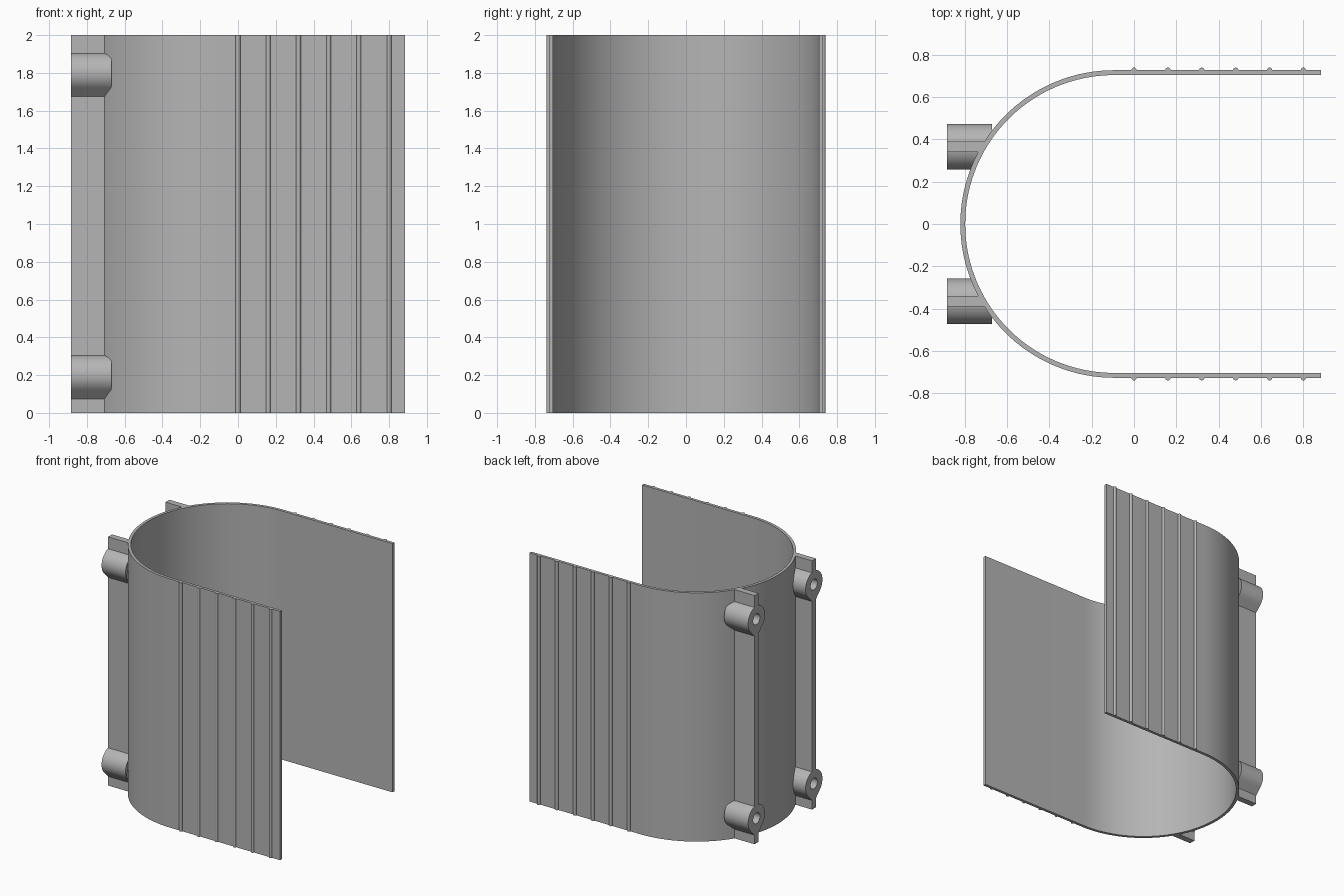
import bpy, bmesh, math

if "Cube" in bpy.data.objects:
    bpy.data.objects.remove(bpy.data.objects["Cube"], do_unlink=True)

HEIGHT = 2.0
END_X = 0.883          # open end of the side panels, also reach of the mounts
ARC_X = -0.094         # centre of the round wall
R_OUT, R_IN = 0.726, 0.703
R_MID = (R_OUT + R_IN) / 2
MOUNT_Y = 0.365
BOSS_R, HOLE_R = 0.107, 0.043

grey = bpy.data.materials.new("plain grey")
grey.use_nodes = True
colour = (0.46, 0.46, 0.46, 1)
grey.diffuse_color = colour
grey.node_tree.nodes["Principled BSDF"].inputs["Base Color"].default_value = colour


def finish(name, bm):
    """Turn a bmesh into a shaded object."""
    bmesh.ops.recalc_face_normals(bm, faces=bm.faces)
    mesh = bpy.data.meshes.new(name)
    bm.to_mesh(mesh)
    bm.free()
    mesh.materials.append(grey)
    obj = bpy.data.objects.new(name, mesh)
    bpy.context.collection.objects.link(obj)
    bpy.ops.object.select_all(action="DESELECT")
    obj.select_set(True)
    bpy.context.view_layer.objects.active = obj
    bpy.ops.object.shade_smooth_by_angle(angle=math.radians(30))
    return obj


def skin(bm, rings, closed=False):
    """Join equal closed rings of points with quads."""
    loops = [[bm.verts.new(p) for p in ring] for ring in rings]
    n = len(loops[0])
    pairs = list(zip(loops, loops[1:]))
    if closed:
        pairs.append((loops[-1], loops[0]))
    for a, b in pairs:
        for i in range(n):
            j = (i + 1) % n
            bm.faces.new((a[i], a[j], b[j], b[i]))
    if not closed:
        bm.faces.new(loops[0])
        bm.faces.new(loops[-1])


def extrude_up(name, outline):
    bm = bmesh.new()
    skin(bm, [[(x, y, z) for x, y in outline] for z in (0, HEIGHT)])
    return finish(name, bm)


def wall_x(y):
    """Middle of the round wall at a given y."""
    return ARC_X - math.sqrt(R_MID ** 2 - y ** 2)


# U-shaped shell: each ring is a cross-section of the wall
def section(x, y, nx, ny):
    inner, outer = (R_IN - R_MID), (R_OUT - R_MID)
    return [(x + nx * d, y + ny * d, z)
            for d, z in ((inner, 0), (outer, 0), (outer, HEIGHT), (inner, HEIGHT))]


STEPS = 72
rings = [section(END_X, R_MID, 0, 1)]
for i in range(STEPS + 1):
    a = math.pi / 2 + math.pi * i / STEPS
    c, s = math.cos(a), math.sin(a)
    rings.append(section(ARC_X + R_MID * c, R_MID * s, c, s))
rings.append(section(END_X, -R_MID, 0, -1))
bm = bmesh.new()
skin(bm, rings)
finish("shell", bm)


# Half-round grip ridges on both side panels
for side, label in ((1, "back"), (-1, "front")):
    for k in range(6):
        outline = []
        for i in range(13):
            a = math.pi * i / 12
            outline.append((0.16 * k + 0.0125 * math.cos(a),
                            side * (R_OUT + 0.0125 * math.sin(a))))
        outline += [(0.16 * k - 0.0125, side * R_MID), (0.16 * k + 0.0125, side * R_MID)]
        extrude_up(f"{label}_ridge_{k + 1}", outline)


# Teardrop bosses with a blind screw hole
def boss(name, cy, cz):
    n = 64
    rim, hole = [], []
    for i in range(n):
        a = 2 * math.pi * i / n
        d = abs(a - math.pi)                       # angle away from straight down
        r = BOSS_R
        if d < math.pi / 4:
            r /= math.cos(d - math.pi / 4)         # tangent sides meet in a tip
        s, c = math.sin(a), math.cos(a)
        rim.append((cy + r * s, cz + r * c))
        hole.append((cy + HOLE_R * s, cz + HOLE_R * c))
    bm = bmesh.new()
    skin(bm, [
        [(min(-0.67, wall_x(y)), y, z) for y, z in rim],
        [(-END_X, y, z) for y, z in rim],
        [(-END_X, y, z) for y, z in hole],
        [(-0.77, y, z) for y, z in hole],
    ])
    finish(name, bm)


# Mounting rails: split around each boss so that the holes stay open
def rail(name, cy, z0, z1):
    lo, hi = cy - 0.025, cy + 0.025
    outline = [(-END_X, lo), (-END_X, hi), (wall_x(hi), hi), (wall_x(lo), lo)]
    bm = bmesh.new()
    skin(bm, [[(x, y, z) for x, y in outline] for z in (z0, z1)])
    finish(name, bm)


LOW, HIGH = 0.2, 1.8
for side, label in ((1, "back"), (-1, "front")):
    y = side * MOUNT_Y
    boss(f"{label}_lower_boss", y, LOW)
    boss(f"{label}_upper_boss", y, HIGH)
    gap = 0.09
    rail(f"{label}_rail_bottom", y, 0, LOW - gap)
    rail(f"{label}_rail_middle", y, LOW + gap, HIGH - gap)
    rail(f"{label}_rail_top", y, HIGH + gap, HEIGHT)
